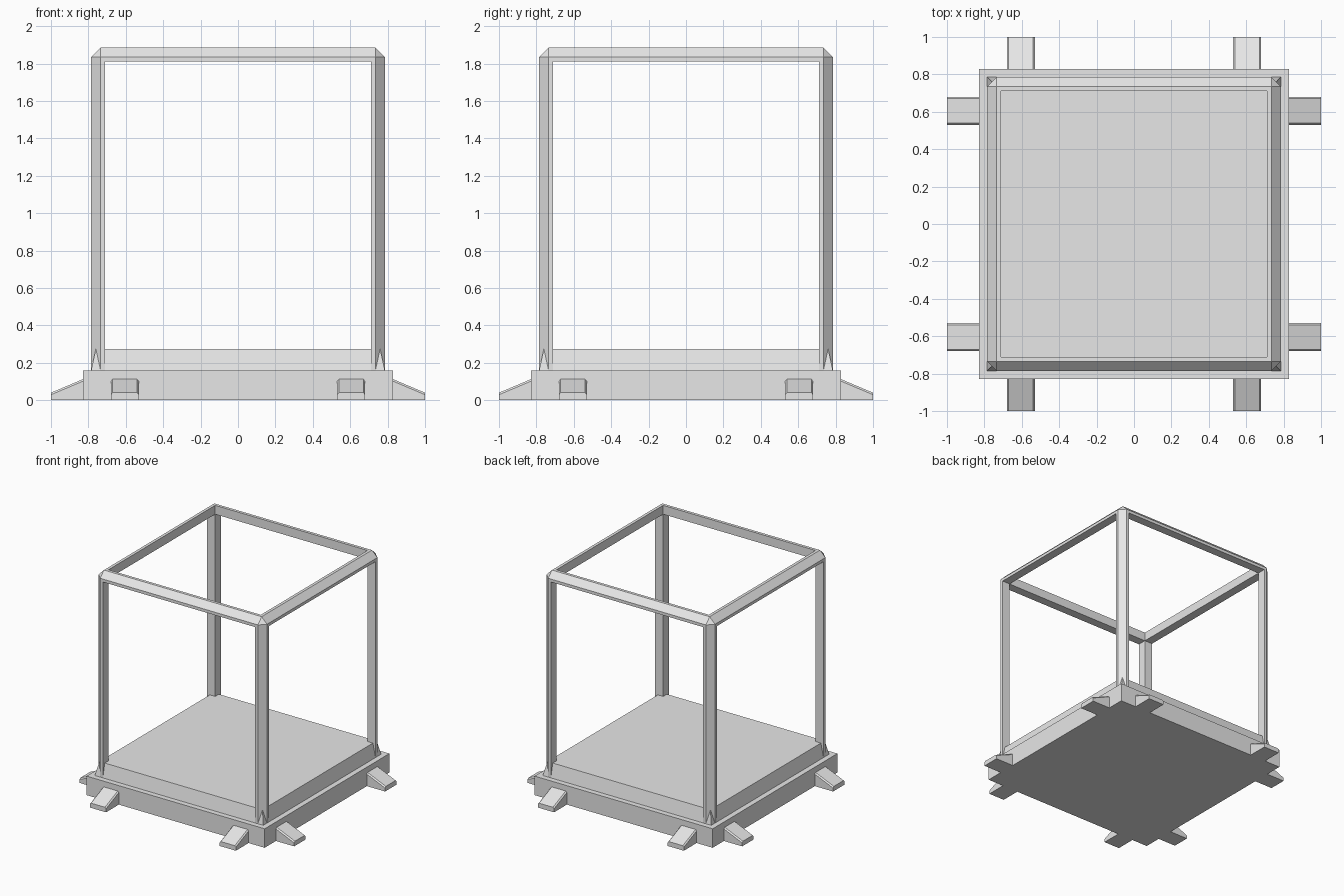
import bpy, bmesh
from math import pi
from mathutils import Matrix, Vector

if "Cube" in bpy.data.objects:
    bpy.data.objects.remove(bpy.data.objects["Cube"], do_unlink=True)

grey = bpy.data.materials.new("light_grey")
grey.use_nodes = True
grey.diffuse_color = (0.8, 0.8, 0.8, 1)
grey.node_tree.nodes["Principled BSDF"].inputs["Base Color"].default_value = (0.8, 0.8, 0.8, 1)


def finish(name, bm):
    bmesh.ops.recalc_face_normals(bm, faces=bm.faces)
    mesh = bpy.data.meshes.new(name)
    bm.to_mesh(mesh)
    bm.free()
    mesh.materials.append(grey)
    obj = bpy.data.objects.new(name, mesh)
    bpy.context.collection.objects.link(obj)
    return obj


def box(half_x, half_y, z0, z1):
    bm = bmesh.new()
    bmesh.ops.create_cube(bm, size=2)
    for v in bm.verts:
        v.co = Vector((v.co.x * half_x, v.co.y * half_y, z1 if v.co.z > 0 else z0))
    return bm


BASE, OUTER, INNER = 0.83, 0.785, 0.71
BASE_TOP, FLOOR, TOP, BAR = 0.16, 0.275, 1.885, 0.075

# Square base slab
finish("base_slab", box(BASE, BASE, 0, BASE_TOP))

# Raised floor with tapering sides
bm = box(OUTER, OUTER, BASE_TOP, FLOOR)
for v in bm.verts:
    if v.co.z > BASE_TOP + 0.01:
        v.co.x *= 0.76 / OUTER
        v.co.y *= 0.76 / OUTER
finish("raised_floor", bm)

# Open frame: chamfered box with openings cut through each axis
bm = box(OUTER, OUTER, BASE_TOP, TOP)
edges = [e for e in bm.edges if max(v.co.z for v in e.verts) > 1]
bmesh.ops.bevel(bm, geom=edges, offset=0.05, segments=1, affect='EDGES')
frame = finish("open_frame", bm)
bpy.context.view_layer.objects.active = frame
openings = [(2, INNER, 0, TOP - BAR), (INNER, 2, 0, TOP - BAR), (INNER, INNER, -1, 3)]
for size in openings:
    cutter = finish("opening_cutter", box(*size))
    cutter.hide_render = True
    cut = frame.modifiers.new("opening", 'BOOLEAN')
    cut.operation = 'DIFFERENCE'
    cut.solver = 'EXACT'
    cut.object = cutter
    bpy.ops.object.modifier_apply(modifier=cut.name)
    bpy.data.objects.remove(cutter, do_unlink=True)

# Wedge feet, two on each side
for side in range(4):
    for y in (-0.605, 0.605):
        bm = bmesh.new()
        profile = [(0.8, 0), (1, 0), (1, 0.04), (BASE, 0.112), (0.8, 0.112)]
        face = bm.faces.new([bm.verts.new((x, y - 0.075, z)) for x, z in profile])
        ext = bmesh.ops.extrude_face_region(bm, geom=[face])
        moved = [g for g in ext["geom"] if isinstance(g, bmesh.types.BMVert)]
        bmesh.ops.translate(bm, verts=moved, vec=(0, 0.15, 0))
        # Small chamfer along the sloping edges
        slopes = [e for e in bm.edges if min(v.co.z for v in e.verts) > 0.03
                  and abs(e.verts[0].co.y - e.verts[1].co.y) < 0.01]
        bmesh.ops.bevel(bm, geom=slopes, offset=0.01, segments=1, affect='EDGES')
        bm.transform(Matrix.Rotation(side * pi / 2, 4, 'Z'))
        finish("wedge_foot", bm)
